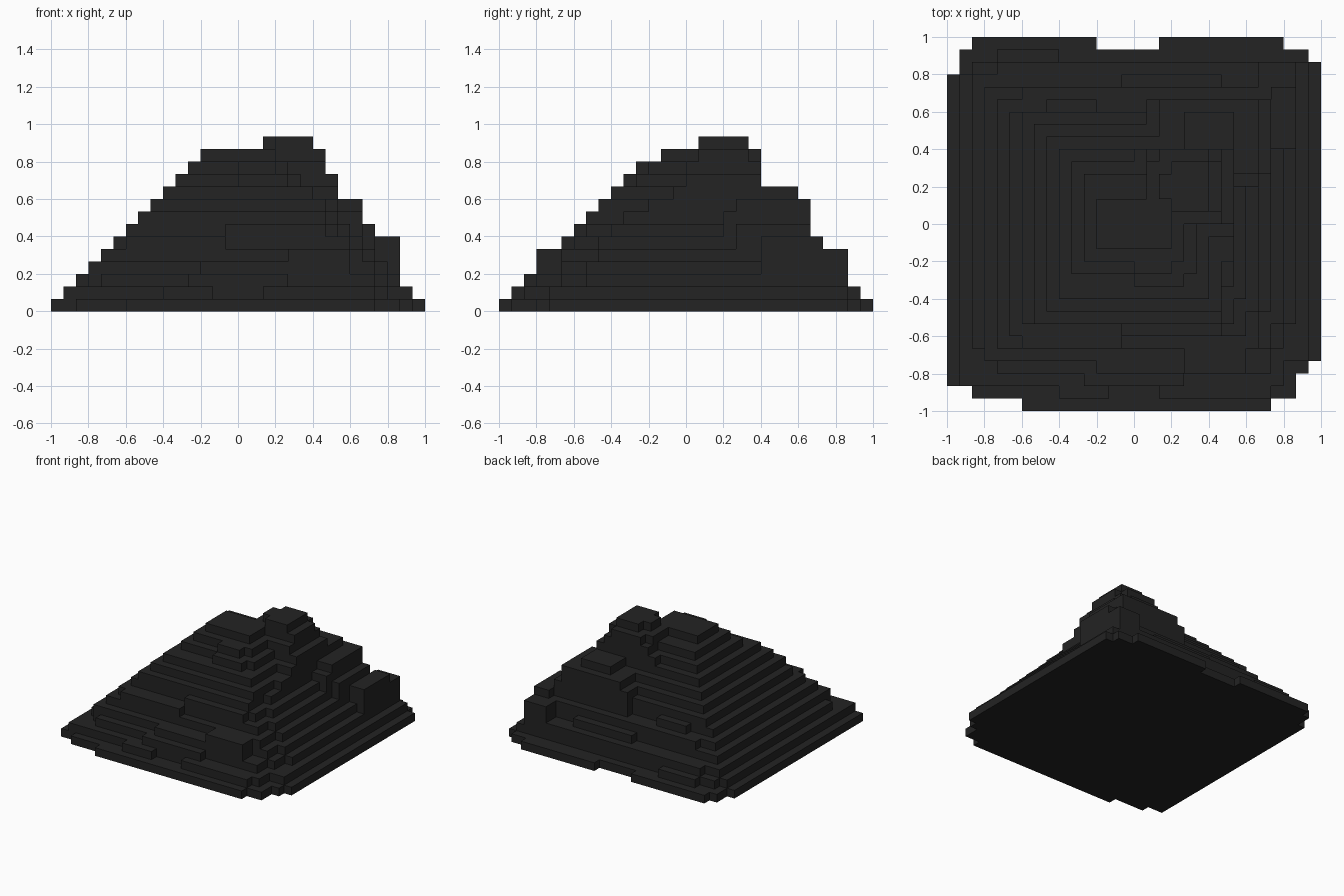
import bpy, bmesh

cube = bpy.data.objects.get("Cube")
if cube:
    bpy.data.objects.remove(cube, do_unlink=True)

U = 1 / 15  # size of one block

stone = bpy.data.materials.new("charcoal_stone")
stone.use_nodes = True
COLOUR = (0.0168, 0.0168, 0.0168, 1)
stone.diffuse_color = COLOUR
bsdf = stone.node_tree.nodes["Principled BSDF"]
bsdf.inputs["Base Color"].default_value = COLOUR
bsdf.inputs["Roughness"].default_value = 0.9


def terraces(name, first, layers):
    """Closed stepped block mesh; each layer is a union of (x0, x1, y0, y1) in blocks."""
    height = {}
    for k, rects in enumerate(layers, first + 1):
        for x0, x1, y0, y1 in rects:
            for x in range(x0, x1):
                for y in range(y0, y1):
                    height[x, y] = k
    bm = bmesh.new()

    def quad(*pts):
        bm.faces.new([bm.verts.new((x * U, y * U, z * U)) for x, y, z in pts])

    for (x, y), h in height.items():
        corners = [(x, y), (x + 1, y), (x + 1, y + 1), (x, y + 1)]
        quad(*[(a, b, h) for a, b in corners])
        quad(*[(a, b, first) for a, b in reversed(corners)])
        # walls down to each lower neighbour
        for i, (dx, dy) in enumerate([(0, -1), (1, 0), (0, 1), (-1, 0)]):
            (ax, ay), (bx, by) = corners[i], corners[(i + 1) % 4]
            for z in range(height.get((x + dx, y + dy), first), h):
                quad((ax, ay, z), (bx, by, z), (bx, by, z + 1), (ax, ay, z + 1))
    bmesh.ops.remove_doubles(bm, verts=bm.verts, dist=U / 100)
    mesh = bpy.data.meshes.new(name)
    bm.to_mesh(mesh)
    bm.free()
    mesh.materials.append(stone)
    bpy.context.collection.objects.link(bpy.data.objects.new(name, mesh))


# Broad foot of the mound, with the back notch and the corner outcrop
terraces("lower_terraces", 0, [
    [(-9, 11, -15, 0), (-13, 13, -14, 0), (-15, 13, -13, 12), (0, 14, -12, 14),
     (0, 15, -11, 13), (-14, 14, 0, 14), (-13, -3, 0, 15), (2, 12, 0, 15)],
    [(-14, 12, -13, 12), (-6, -2, -14, 0), (2, 11, -14, 0), (0, 14, -11, 13),
     (-13, 13, 0, 13), (-11, -6, 0, 14)],
    [(-13, 12, -10, 12), (-11, 11, -12, 13), (-4, 4, -13, 0), (0, 13, -8, 12)],
    [(-12, 11, -10, 11), (-12, -3, -11, 0), (-3, 9, -12, 0), (-1, 7, 0, 12),
     (0, 12, -8, 11), (10, 13, 6, 13)],
    [(-11, 10, -10, 10), (4, 9, -12, 0), (-9, 10, 0, 11), (0, 11, -7, 10),
     (10, 13, 6, 13)],
])

# Middle slopes with the shoulder at the back
terraces("middle_terraces", 5, [
    [(-10, 9, -9, 9), (-9, -1, -10, 0), (-7, -3, 0, 10), (1, 9, 0, 10),
     (0, 10, -7, 9), (8, 11, 4, 10), (11, 13, 6, 11)],
    [(-9, 8, -8, 9), (-1, 7, -9, 0), (0, 9, -6, 9), (7, 11, 4, 10)],
    [(-8, 7, -8, 8), (0, 8, -5, 8), (1, 10, 3, 10)],
    [(-7, 7, -7, 7), (0, 8, -3, 7), (2, 10, 4, 10)],
])

# Summit plateau and the back shoulder block
terraces("upper_terraces", 9, [
    [(-6, 6, -6, 6), (0, 8, -1, 6), (4, 8, 3, 9)],
    [(-5, 5, -4, 5), (0, 4, -5, 0), (0, 8, 0, 6)],
    [(-4, 4, -3, 4), (0, 3, -4, 0), (1, 7, 0, 6)],
    [(-3, 3, -2, 2), (1, 7, 1, 5), (2, 6, 1, 6)],
])

# Highest knob
terraces("summit_knob", 13, [[(3, 6, 1, 5), (2, 6, 2, 4)]])
